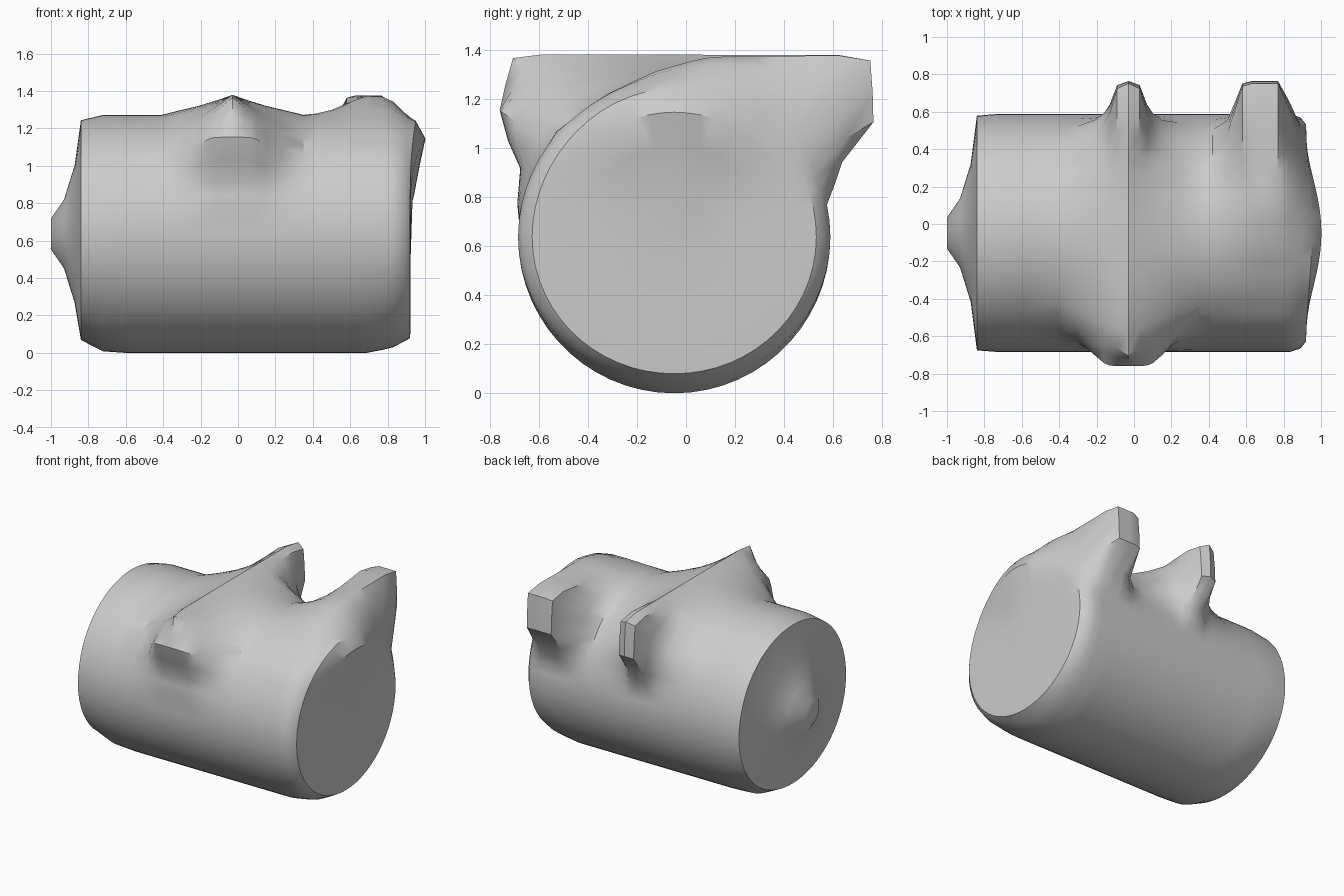
import bpy, bmesh, math
from mathutils import Vector

if "Cube" in bpy.data.objects:
    bpy.data.objects.remove(bpy.data.objects["Cube"], do_unlink=True)

SIDES = 60
CY, CZ, R = -0.048, 0.635, 0.637


def lerp(points, v):
    """Piecewise linear curve through (input, output) pairs."""
    if v <= points[0][0]:
        return points[0][1]
    for (a, p), (b, q) in zip(points, points[1:]):
        if v <= b:
            return p + (q - p) * (v - a) / (b - a)
    return points[-1][1]


def polar(outline):
    """Radius of an outline (y, z) around the drum axis, by angle from up."""
    pts = [Vector((y - CY, z - CZ)) for y, z in outline]

    def radius(t):
        d = Vector((math.sin(t), math.cos(t)))
        for p, q in zip(pts, pts[1:]):
            e = q - p
            den = d.x * e.y - d.y * e.x
            if abs(den) < 1e-9:
                continue
            dist = (p.x * e.y - p.y * e.x) / den
            s = (p.x * d.y - p.y * d.x) / den
            if dist > 0 and -1e-6 <= s <= 1 + 1e-6:
                return max(dist, R)
        return R
    return radius


# Cross-sections of the middle ridge and of the side horn
back = [(0.75, 1.378), (0.77, 1.11), (0.65, 0.98), (0.59, 0.8)]
ridge = polar([(-0.69, 0.75), (-0.675, 0.93), (-0.77, 1.11), (-0.72, 1.33), (-0.70, 1.38)] + back)
horn = polar([(-0.55, 1.05), (-0.34, 1.21), (-0.13, 1.31), (0.08, 1.37)] + back)

# How strongly each bump shows along the length
RIDGE_X = -0.03
ridge_top = [(0, 1), (.06, .8), (.11, .65), (.18, .45), (.27, .25), (.38, 0)]
ridge_front = [(0, 1), (.09, 1), (.13, .92), (.18, .7), (.27, .2), (.38, 0)]
ridge_back = [(0, 1), (.05, 1), (.08, .75), (.11, .4), (.18, .2), (.27, .08), (.38, 0)]
horn_top = [(.38, 0), (.5, .35), (.58, .65), (.67, 1), (.77, 1), (.88, .55), (.92, 0)]
horn_back = [(.42, 0), (.5, .2), (.58, .95), (.62, 1), (.78, 1), (.84, .5), (.9, 0)]


def body_radius(x, t):
    deg = math.degrees(t)
    dx = abs(x - RIDGE_X)
    w = lerp([(-54, lerp(ridge_front, dx)), (-44, lerp(ridge_top, dx)),
              (30, lerp(ridge_top, dx)), (40, lerp(ridge_back, dx))], deg)
    v = lerp([(20, lerp(horn_top, x)), (42, lerp(horn_back, x))], deg)
    return R + w * (ridge(t) - R) + v * (horn(t) - R)


def ring(bm, x_of, r_of):
    verts = []
    for i in range(SIDES):
        t = 2 * math.pi * i / SIDES
        t = t if t <= math.pi else t - 2 * math.pi
        r = r_of(t)
        verts.append(bm.verts.new((x_of(t), CY + r * math.sin(t), CZ + r * math.cos(t))))
    return verts


def low(t):
    return max(0, -math.cos(t)) ** 2


def high(t):
    return max(0, math.cos(t)) ** 4


bm = bmesh.new()
rings = []

# Right end: blunt centre knob, then the rim
for x, s in [(-1.0, .13), (-.93, .29), (-.873, .58)]:
    rings.append(ring(bm, lambda t: x, lambda t: R * s))
rings.append(ring(bm, lambda t: -.84, lambda t: R * (.985 - .095 * low(t) - .03 * high(t))))
rings.append(ring(bm, lambda t: -.72, lambda t: R * (1 - .015 * low(t))))

# Body with ridge and horn
offsets = [.38, .27, .18, .13, .1, .06]
stations = [-.58] + [RIDGE_X - d for d in offsets] + [RIDGE_X] + [RIDGE_X + d for d in reversed(offsets)]
stations += [.42, .5, .58, .63, .68, .77, .83]
for x in stations:
    rings.append(ring(bm, lambda t: x, lambda t: body_radius(x, t) - .05 * R * low(t) * max(0, x - .7) / .13))

# Left end: rounded rim and a cap that leans out at the top
rings.append(ring(bm, lambda t: .89, lambda t: body_radius(.89, t) * (.97 - .07 * low(t))))
rings.append(ring(bm, lambda t: .92 + .03 * high(t),
                  lambda t: R * (.91 + .04 * high(t) - .035 * low(t))))
for s, out in [(.8, .08), (.58, .05), (.33, .02)]:
    rings.append(ring(bm, lambda t: .922 + out * high(t), lambda t: R * s))

for a, b in zip(rings, rings[1:]):
    for i in range(SIDES):
        j = (i + 1) % SIDES
        bm.faces.new((a[i], a[j], b[j], b[i]))
bm.faces.new(rings[0])
bm.faces.new(rings[-1])
bmesh.ops.recalc_face_normals(bm, faces=bm.faces)

mesh = bpy.data.meshes.new("drum_body")
bm.to_mesh(mesh)
bm.free()
body = bpy.data.objects.new("drum_body", mesh)
bpy.context.collection.objects.link(body)

# Plain grey
grey = bpy.data.materials.new("plain_grey")
grey.use_nodes = True
colour = (0.6, 0.6, 0.6, 1)
grey.diffuse_color = colour
grey.node_tree.nodes["Principled BSDF"].inputs["Base Color"].default_value = colour
mesh.materials.append(grey)

bpy.ops.object.select_all(action='DESELECT')
body.select_set(True)
bpy.context.view_layer.objects.active = body
bpy.ops.object.shade_smooth_by_angle(angle=math.radians(35))
